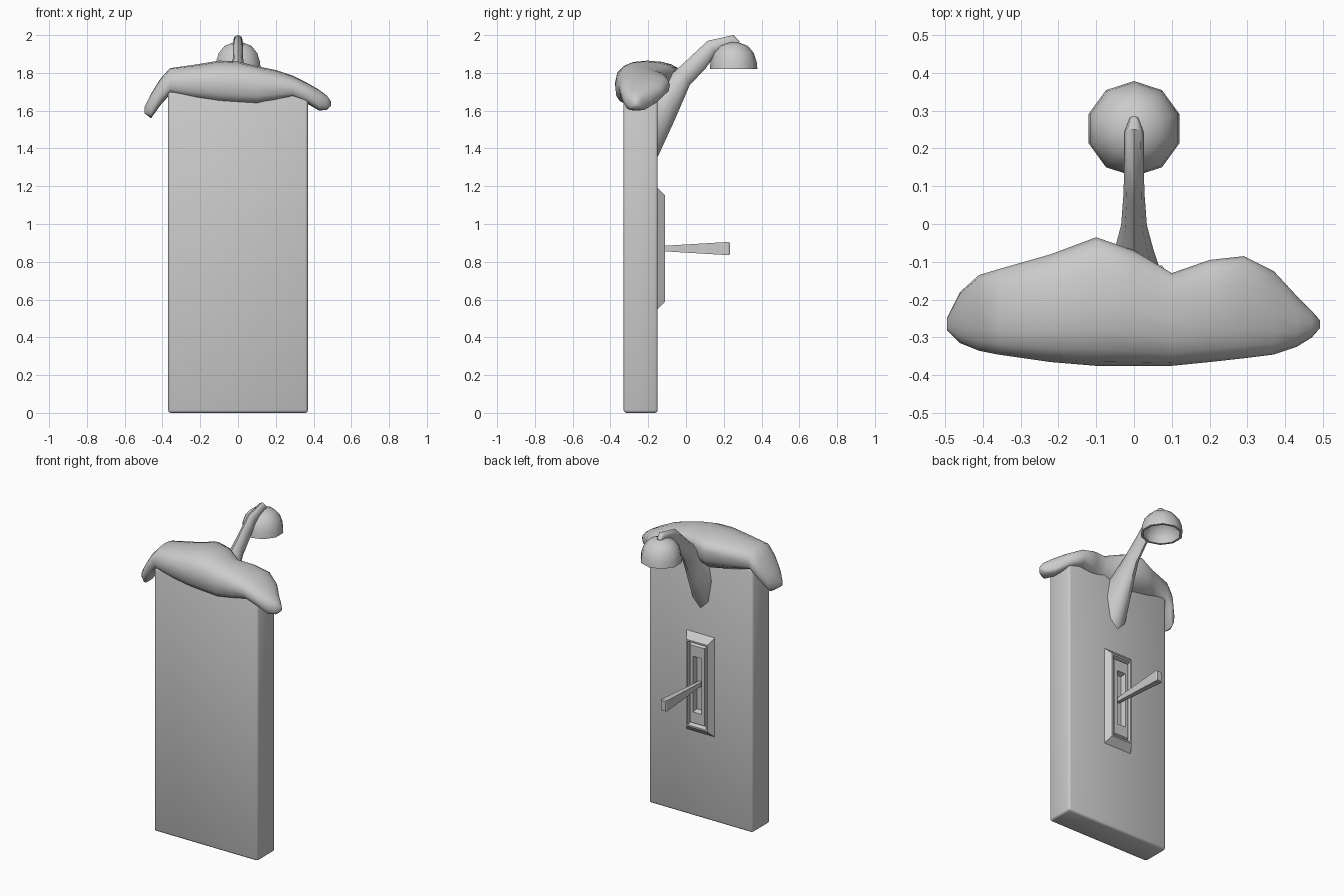
import bpy, bmesh
from math import sin, cos, pi, radians
from mathutils import Vector

cube = bpy.data.objects.get("Cube")
if cube:
    bpy.data.objects.remove(cube, do_unlink=True)

grey = bpy.data.materials.new("plain_grey")
grey.use_nodes = True
grey.diffuse_color = (0.6, 0.6, 0.6, 1)
grey.node_tree.nodes["Principled BSDF"].inputs["Base Color"].default_value = grey.diffuse_color


def finish(name, bm, angle):
    """Turn a bmesh into a shaded, coloured object."""
    bmesh.ops.recalc_face_normals(bm, faces=bm.faces)
    mesh = bpy.data.meshes.new(name)
    bm.to_mesh(mesh)
    bm.free()
    mesh.materials.append(grey)
    obj = bpy.data.objects.new(name, mesh)
    bpy.context.collection.objects.link(obj)
    bpy.ops.object.select_all(action="DESELECT")
    obj.select_set(True)
    bpy.context.view_layer.objects.active = obj
    bpy.ops.object.shade_smooth_by_angle(angle=radians(angle))
    return obj


def loft(name, rings, angle=40):
    """Skin a row of closed rings and cap both ends."""
    bm = bmesh.new()
    loops = [[bm.verts.new(p) for p in ring] for ring in rings]
    count = len(loops[0])
    for a, b in zip(loops, loops[1:]):
        for i in range(count):
            j = (i + 1) % count
            bm.faces.new((a[i], a[j], b[j], b[i]))
    bm.faces.new(loops[0])
    bm.faces.new(loops[-1])
    return finish(name, bm, angle)


def rectangle(half_x, half_z, y, z):
    return [(sx * half_x, y, z + sz * half_z)
            for sx, sz in ((-1, -1), (1, -1), (1, 1), (-1, 1))]


def power(value, exponent):
    return abs(value) ** exponent * (1 if value >= 0 else -1)


# Upright slab with softened edges
bm = bmesh.new()
bmesh.ops.create_cube(bm, size=1)
for v in bm.verts:
    v.co = (v.co.x * 0.74, v.co.y * 0.18 - 0.24, (v.co.z + 0.5) * 1.7)
bmesh.ops.bevel(bm, geom=bm.edges[:], offset=0.014, segments=2, profile=0.5, affect="EDGES")
finish("slab", bm, 50)

# Draped soft cap: x, front y, back y, bottom z, top z
stations = [
    (-0.495, -0.28, -0.25, 1.585, 1.62), (-0.46, -0.315, -0.18, 1.56, 1.69),
    (-0.41, -0.335, -0.135, 1.63, 1.77), (-0.36, -0.345, -0.12, 1.685, 1.825),
    (-0.22, -0.365, -0.08, 1.655, 1.845), (-0.1, -0.375, -0.035, 1.635, 1.865),
    (0, -0.375, -0.07, 1.63, 1.86), (0.1, -0.375, -0.13, 1.63, 1.835),
    (0.2, -0.365, -0.095, 1.645, 1.815), (0.29, -0.355, -0.085, 1.665, 1.785),
    (0.37, -0.345, -0.125, 1.635, 1.745), (0.43, -0.325, -0.19, 1.6, 1.71),
    (0.47, -0.3, -0.23, 1.605, 1.68), (0.492, -0.275, -0.255, 1.625, 1.65),
]
rings = []
for x, front, back, low, high in stations:
    mid_y, half_y = (front + back) / 2, (back - front) / 2
    mid_z, half_z = (low + high) / 2, (high - low) / 2
    ring = []
    for i in range(16):
        c, s = cos(i * pi / 8), sin(i * pi / 8)
        soft = 0.85 if s > 0 else 0.65
        y = mid_y + half_y * power(c, soft)
        z = mid_z + half_z * power(s, soft)
        if c > 0:  # the rear hem sits higher in the middle
            z += half_z * 0.5 * c * (1 - abs(x) / 0.5) * (1 - max(s, 0))
        ring.append((x, y, z))
    rings.append(ring)
loft("draped_cap", rings, 70)

# Bent lamp arm: underside (y, z), upper side (y, z), half width
arm = [
    ((-0.17, 1.32), (-0.17, 1.74), 0.08), ((-0.145, 1.365), (-0.13, 1.75), 0.075),
    ((-0.06, 1.55), (-0.08, 1.79), 0.052), ((0.02, 1.735), (-0.025, 1.84), 0.034),
    ((0.105, 1.825), (0.05, 1.91), 0.028), ((0.16, 1.9), (0.115, 1.97), 0.026),
    ((0.235, 1.945), (0.25, 2.0), 0.025), ((0.265, 1.94), (0.285, 1.967), 0.014),
]
rings = []
for under, upper, half_x in arm:
    a, b = Vector((0, *under)), Vector((0, *upper))
    rings.append([(a + b) / 2 + (b - a) / 2 * sin(i * pi / 4)
                  + Vector((half_x * cos(i * pi / 4), 0, 0)) for i in range(8)])
loft("lamp_arm", rings, 50)

# Hollow lamp shade: radius and height, from inside top over the rim to outside top
profile = [(0.03, 1.935), (0.085, 1.9), (0.107, 1.86), (0.111, 1.82), (0.126, 1.82),
           (0.122, 1.86), (0.107, 1.905), (0.075, 1.943), (0.03, 1.96)]
loft("lamp_shade", [[(r * sin(i * pi / 5), 0.252 + r * cos(i * pi / 5), z)
                     for i in range(10)] for r, z in profile], 50)

# Switch plate: flared rim, shallow groove, raised face and recessed slot
plate = [(0.1, 0.32, -0.16), (0.1, 0.32, -0.15), (0.075, 0.28, -0.11), (0.065, 0.27, -0.11),
         (0.06, 0.26, -0.135), (0.052, 0.25, -0.115), (0.03, 0.18, -0.115), (0.024, 0.17, -0.147)]
loft("switch_plate", [rectangle(hx, hz, y, 0.87) for hx, hz, y in plate], 25)

# Lever that widens towards its grip
lever = [(0.011, 0.013, -0.16), (0.012, 0.015, -0.11), (0.02, 0.035, 0.225), (0.016, 0.03, 0.232)]
loft("lever", [rectangle(hx, hz, y, 0.87) for hx, hz, y in lever], 25)
